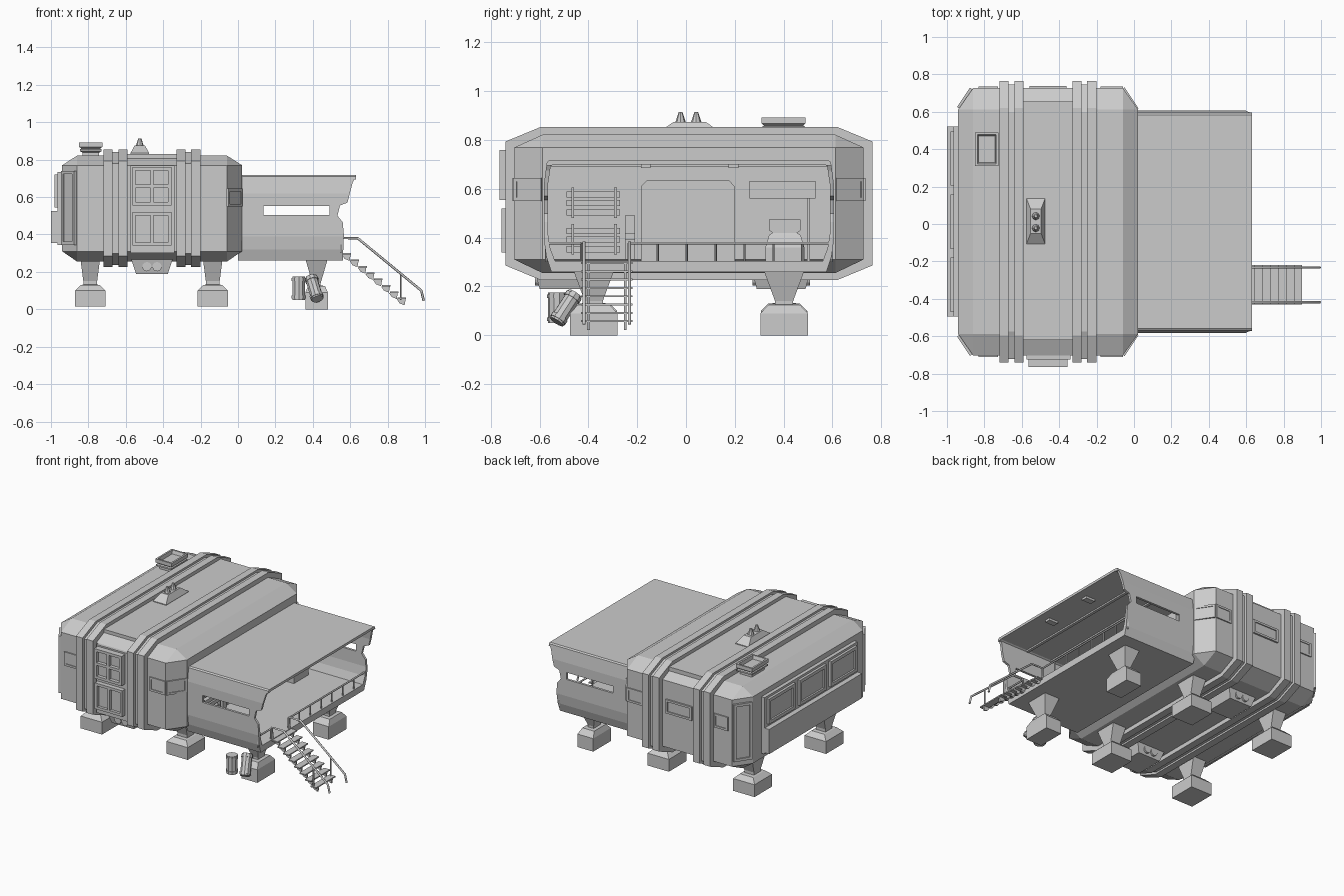
import bpy, bmesh
from math import radians
from mathutils import Matrix, Vector

if "Cube" in bpy.data.objects:
    bpy.data.objects.remove(bpy.data.objects["Cube"])

CY = 0.012  # centre line of the building in y


def finish(name, bm, M=None):
    if M is not None:
        bm.transform(M)
    bmesh.ops.recalc_face_normals(bm, faces=bm.faces)
    me = bpy.data.meshes.new(name)
    bm.to_mesh(me)
    bm.free()
    ob = bpy.data.objects.new(name, me)
    bpy.context.collection.objects.link(ob)
    return ob


def boxes(name, items, M=None):
    """Several boxes (x0, x1, y0, y1, z0, z1) in one object."""
    bm = bmesh.new()
    for x0, x1, y0, y1, z0, z1 in items:
        m = Matrix.Translation(((x0 + x1) / 2, (y0 + y1) / 2, (z0 + z1) / 2)) @ \
            Matrix.Diagonal((x1 - x0, y1 - y0, z1 - z0, 1))
        bmesh.ops.create_cube(bm, size=1, matrix=m)
    return finish(name, bm, M)


def prism(name, pts, axis, a, b):
    """Extrude a 2D profile along x (pts are y,z) or along y (pts are x,z)."""
    bm = bmesh.new()
    f = bm.faces.new([bm.verts.new((a, p, q) if axis == 'x' else (p, a, q)) for p, q in pts])
    r = bmesh.ops.extrude_face_region(bm, geom=[f])
    v = [e for e in r['geom'] if isinstance(e, bmesh.types.BMVert)]
    bmesh.ops.translate(bm, verts=v, vec=(b - a, 0, 0) if axis == 'x' else (0, b - a, 0))
    return finish(name, bm)


def loft(name, rings, cx, cy):
    """Stack of rectangles (half x, half y, z)."""
    bm = bmesh.new()
    rows = [[bm.verts.new((cx + sx * hx, cy + sy * hy, z))
             for sx, sy in ((-1, -1), (1, -1), (1, 1), (-1, 1))] for hx, hy, z in rings]
    for lo, hi in zip(rows, rows[1:]):
        for i in range(4):
            bm.faces.new((lo[i], lo[(i + 1) % 4], hi[(i + 1) % 4], hi[i]))
    bm.faces.new(rows[0])
    bm.faces.new(rows[-1])
    return finish(name, bm)


def cylinder(name, a, b, r1, r2=None, n=10):
    a, b = Vector(a), Vector(b)
    d = b - a
    M = Matrix.Translation((a + b) / 2) @ d.to_track_quat('Z', 'Y').to_matrix().to_4x4()
    bm = bmesh.new()
    bmesh.ops.create_cone(bm, cap_ends=True, segments=n, radius1=r1,
                          radius2=r1 if r2 is None else r2, depth=d.length, matrix=M)
    return finish(name, bm)


def tube(name, pts, r):
    cu = bpy.data.curves.new(name, 'CURVE')
    cu.dimensions, cu.bevel_depth, cu.bevel_resolution, cu.use_fill_caps = '3D', r, 1, True
    sp = cu.splines.new('POLY')
    sp.points.add(len(pts) - 1)
    for p, c in zip(sp.points, pts):
        p.co = (*c, 1)
    ob = bpy.data.objects.new(name, cu)
    bpy.context.collection.objects.link(ob)


def window(name, x, y, angle, w, z0, z1, depth=0.02, nx=1, nz=1, bar=0.014):
    """Framed window with panes, centred on x,y; angle 0 faces the front."""
    h = w / 2
    it = [(-h, h, -depth * 0.4, 0.01, z0, z1)]
    for i in range(nx + 1):
        c = -h + bar / 2 + i * (w - bar) / nx
        it.append((c - bar / 2, c + bar / 2, -depth, 0, z0, z1))
    for j in range(nz + 1):
        c = z0 + bar / 2 + j * (z1 - z0 - bar) / nz
        it.append((-h, h, -depth, 0, c - bar / 2, c + bar / 2))
    return boxes(name, it, Matrix.Translation((x, y, 0)) @ Matrix.Rotation(radians(angle), 4, 'Z'))


# main cabin: box with chamfered corners and chamfered top and bottom
bm = bmesh.new()
for s in (-1, 1):
    for xo, xi in ((-0.94, -0.86), (0.022, -0.06)):
        for z in (0.31, 0.77):
            bm.verts.new((xo, CY + s * 0.6, z))
            bm.verts.new((xi, CY + s * 0.715, z))
        for z in (0.255, 0.822):
            bm.verts.new((xi, CY + s * 0.6, z))
bmesh.ops.convex_hull(bm, input=bm.verts)
finish("main_cabin", bm)


# ribs wrapped around the cabin, in two pairs with a lower band between
def octagon(h, z0, z1, cz=0.06, cy=0.145):
    return [(CY - h, z0 + cz), (CY - h + cy, z0), (CY + h - cy, z0), (CY + h, z0 + cz),
            (CY + h, z1 - cz), (CY + h - cy, z1), (CY - h + cy, z1), (CY - h, z1 - cz)]


for x in (-0.72, -0.33):
    prism("rib_band", octagon(0.733, 0.238, 0.84), 'x', x + 0.01, x + 0.12)
    for dx in (0, 0.08):
        prism("rib", octagon(0.752, 0.226, 0.854), 'x', x + dx, x + dx + 0.05)
boxes("roof_strip", [(-0.6, -0.32, -0.62, 0.655, 0.8, 0.83)])

# front bay windows and rear window between the ribs
boxes("front_bay", [(-0.575, -0.34, -0.725, -0.68, 0.3, 0.77)])
window("front_window_upper", -0.46, -0.725, 0, 0.21, 0.555, 0.76, 0.04, 2, 2, 0.018)
window("front_window_lower", -0.46, -0.725, 0, 0.21, 0.34, 0.52, 0.032, 2, 1, 0.018)
window("rear_window", -0.46, CY + 0.715, 180, 0.2, 0.55, 0.645, 0.012)

# side windows, wraparound corner windows and corner doors, both sides
for s, f in ((-1, 0), (1, 180)):
    y = CY + s * 0.715
    window("side_window_small", -0.78, y, f, 0.105, 0.55, 0.645, 0.008)
    window("side_window", -0.12, y, f, 0.12, 0.55, 0.645, 0.008)
    a = 56.3 if s < 0 else 123.7
    window("corner_window", -0.019, CY + s * 0.6575, a, 0.135, 0.55, 0.645, 0.008)
    window("corner_door", -0.9, CY + s * 0.6575, -a, 0.125, 0.345, 0.74, 0.014, 1, 1, 0.018)

# left wall: window band with three windows above a thick lower panel
boxes("left_band", [(-0.965, -0.93, -0.495, 0.52, 0.345, 0.735)])
for y in (-0.325, CY, 0.35):
    window("left_window", -0.962, y, -90, 0.29, 0.545, 0.72, 0.02, 1, 1, 0.022)
boxes("left_lower_panel", [(-1.0, -0.96, -0.495, 0.52, 0.355, 0.525)])

# roof vent and antenna
loft("roof_vent", [(0.045, 0.07, 0.81), (0.045, 0.07, 0.838), (0.058, 0.088, 0.845), (0.058, 0.088, 0.855),
                   (0.05, 0.08, 0.86), (0.062, 0.09, 0.868), (0.062, 0.09, 0.893),
                   (0.05, 0.078, 0.893), (0.045, 0.07, 0.87)], -0.787, 0.4)
loft("antenna_base", [(0.05, 0.122, 0.815), (0.05, 0.122, 0.835), (0.028, 0.065, 0.875)], -0.525, 0.015)
for y in (-0.022, 0.042):
    cylinder("antenna_cone", (-0.525, y, 0.865), (-0.525, y, 0.914), 0.024, 0.008, 8)

# porch shell: hollow profile with side slots and shaped open end
Y0, Y1 = CY - 0.594, CY + 0.594
outer = [(Y0 + .03, .26), (Y0 + .01, .32), (Y0, .39), (Y0, .62), (Y0 + .012, .71), (Y0 + .022, .717),
         (Y1 - .022, .717), (Y1 - .012, .71), (Y1, .62), (Y1, .39), (Y1 - .01, .32), (Y1 - .03, .26)]
inner = [(CY + (y - CY) * 0.973, 0.305 + (z - 0.26) * (0.7 - 0.305) / 0.457) for y, z in outer]
shell = prism("porch_shell", outer, 'x', 0.0, 0.632)
end = [(0.7, .695), (.622, .695), (.612, .675), (.585, .57), (.545, .555), (.532, .5), (.56, .465),
       (.566, .4), (.558, .2), (.7, .2)]
slot = [(0.135, .505), (.49, .505), (.49, .553), (.135, .553)]
for c in (prism("cut_inside", inner, 'x', -0.05, 0.8), prism("cut_end", end, 'y', -1, 1),
          prism("cut_slot", slot, 'y', -1, 1)):
    c.hide_render = True
    c.hide_set(True)
    m = shell.modifiers.new(c.name, 'BOOLEAN')
    m.operation, m.object, m.solver = 'DIFFERENCE', c, 'EXACT'
boxes("porch_roof_beams", [(x, x + 0.02, Y0 + .03, Y1 - .03, 0.69, 0.705) for x in (0.2, 0.4)])
boxes("porch_lamps", [(0.5, 0.57, y - 0.02, y + 0.02, 0.685, 0.705) for y in (-0.165, 0.195)])

# porch railing with a gap for the stairs
for a, b, n in ((Y0 + .01, -0.43, 1), (-0.235, Y1 - .01, 7)):
    tube("porch_rail", [(0.555, a, 0.378), (0.555, b, 0.378)], 0.006)
    for i in range(n + 1):
        y = a + (b - a) * i / n
        cylinder("rail_post", (0.55, y, 0.3), (0.55, y, 0.378), 0.005, n=6)

# porch back wall: door, racks, switch box, sign
door = [(-.185, .3), (.2, .3), (.2, .61), (.175, .636), (-.16, .636), (-.185, .61)]
prism("door_frame", door, 'x', 0.015, 0.034)
prism("door_leaf", [(0.0075 + (y - 0.0075) * .95, .3 + (z - .3) * .97) for y, z in door], 'x', 0.03, 0.039)
for z in (0.49, 0.34):
    rack = [(0.03, 0.06, -0.49, -0.27, z + d, z + d + 0.025) for d in (0, 0.04, 0.075)]
    rack += [(0.02, 0.07, y, y + 0.012, z - 0.01, z + 0.115) for y in (-0.47, -0.295)]
    boxes("wall_rack", rack)
boxes("switch_box", [(0.02, 0.06, -0.25, -0.21, 0.31, 0.49), (0.06, 0.075, -0.25, -0.21, 0.39, 0.42)])
boxes("sign_board", [(0.02, 0.1, 0.26, 0.53, 0.56, 0.632), (0.04, 0.055, 0.495, 0.508, 0.3, 0.56)])
loft("generator", [(0.07, 0.08, 0.3), (0.07, 0.08, 0.36), (0.05, 0.065, 0.41), (0.045, 0.05, 0.42),
                   (0.045, 0.065, 0.43), (0.045, 0.065, 0.475)], 0.13, 0.405)

# six legs on block feet
for y in (-0.378, 0.402):
    for x in (-0.79, -0.135):
        loft("main_leg", [(.082, .095, .015), (.082, .095, .1), (.05, .065, .13), (.037, .037, .132),
                          (.037, .037, .15), (.052, .08, .265)], x, y)
    loft("porch_leg", [(.06, .097, 0), (.06, .097, .09), (.045, .065, .125), (.022, .037, .127),
                       (.022, .037, .14), (.06, .085, .27)], 0.42, y)

# equipment boxes under the floor
for y in (-0.5, 0.39):
    loft("underfloor_box", [(0.085, 0.1, 0.19), (0.11, 0.12, 0.265)], -0.46, y)
    for x in (-0.487, -0.433):
        cylinder("underfloor_pipe", (x, y - 0.118, 0.228), (x, y + 0.118, 0.228), 0.025, n=12)

# stairs: treads with wedge supports and two bent handrails
for i in range(8):
    x, z = 0.56 + i * 0.042, 0.292 - i * 0.034
    boxes("stair_tread", [(x, x + 0.045, -0.43, -0.22, z, z + 0.008)])
    for y in (-0.405, -0.255):
        prism("stair_support", [(x - 0.005, z), (x + 0.042, z), (x + 0.037, z - 0.033), (x + 0.01, z - 0.022)],
              'y', y, y + 0.012)
for y in (-0.418, -0.232):
    tube("stair_handrail", [(0.555, y, 0.3), (0.555, y, 0.38), (0.64, y, 0.38), (0.98, y, 0.1),
                            (0.993, y, 0.045)], 0.007)
    cylinder("handrail_post", (0.87, y, 0.05), (0.87, y, 0.19), 0.005, n=6)

# two canisters by the porch leg, one leaning
for name, a, b, r in (("canister_upright", (.325, -.53, .05), (.325, -.53, .175), .036),
                      ("canister_leaning", (.425, -.53, .055), (.39, -.455, .17), .033)):
    a, b = Vector(a), Vector(b)
    cylinder(name, a, b, r)
    for t in (0.12, 0.88):
        cylinder(name + "_band", a.lerp(b, t - .06), a.lerp(b, t + .06), r + .004)
